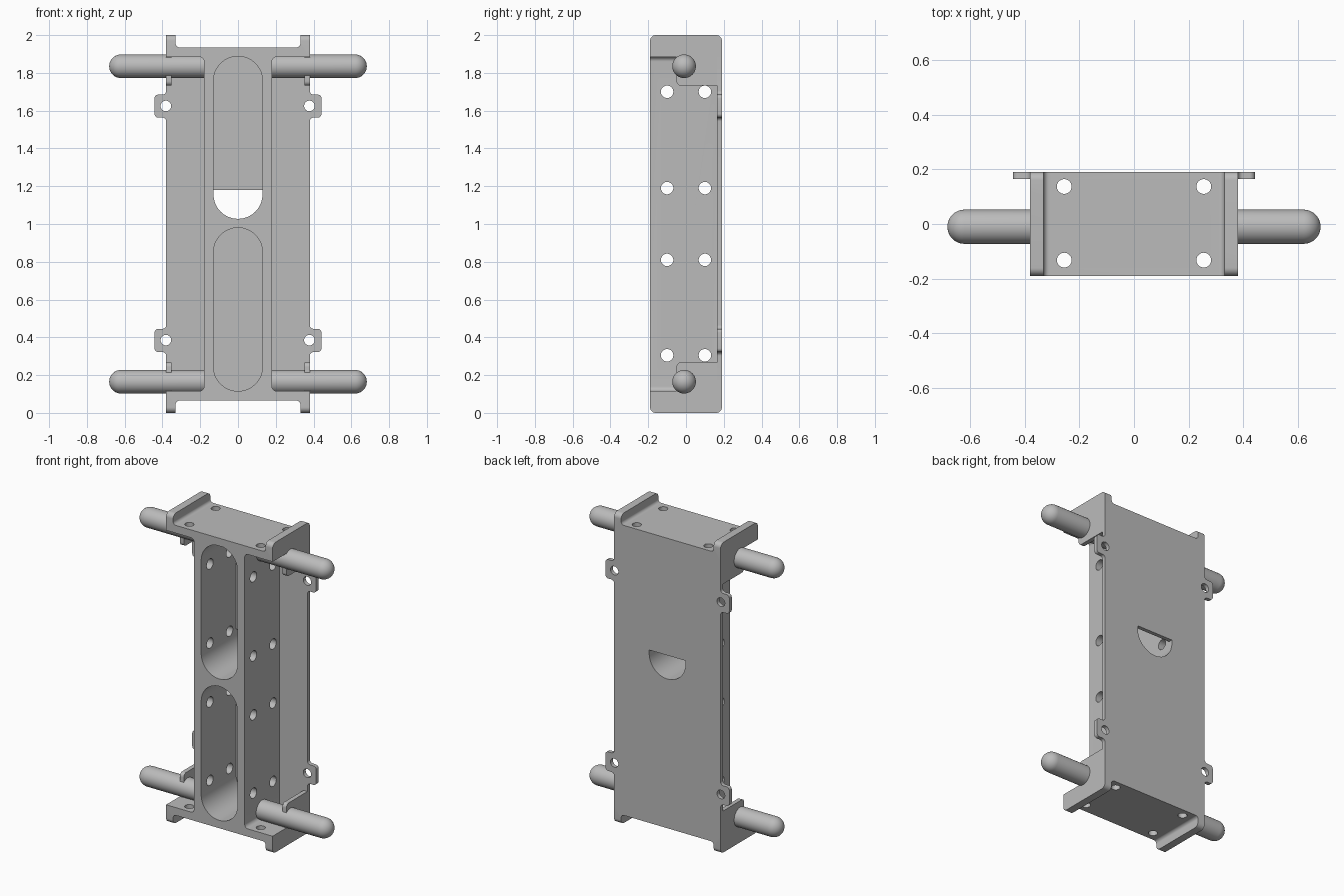
import bpy, bmesh, math
from mathutils import Vector

cube = bpy.data.objects.get("Cube")
if cube:
    bpy.data.objects.remove(cube, do_unlink=True)

metal = bpy.data.materials.new("plain grey metal")
metal.use_nodes = True
GREY = (0.5, 0.5, 0.5, 1)
metal.diffuse_color = GREY
metal.node_tree.nodes["Principled BSDF"].inputs["Base Color"].default_value = GREY


def rounded(corners, steps=8):
    """Outline from (u, v, radius) corners; inner corners become fillets."""
    out = []
    n = len(corners)
    for i, (u, v, r) in enumerate(corners):
        p = Vector((u, v))
        if r == 0:
            out.append(p)
            continue
        a = (Vector(corners[i - 1][:2]) - p).normalized()
        b = (Vector(corners[(i + 1) % n][:2]) - p).normalized()
        half = a.angle(b) / 2
        mid = (a + b).normalized()
        centre = p + mid * (r / math.sin(half))
        side = Vector((-mid.y, mid.x))
        if side.dot(a) < 0:
            side = -side
        sweep = math.pi / 2 - half
        for k in range(steps + 1):
            t = sweep * (1 - 2 * k / steps)
            out.append(centre - mid * r * math.cos(t) + side * r * math.sin(t))
    clean = []
    for p in out:
        if not clean or (p - clean[-1]).length > 1e-5:
            clean.append(p)
    if (clean[0] - clean[-1]).length < 1e-5:
        clean.pop()
    return clean


def rect(u0, u1, v0, v1, r=0):
    return rounded([(u0, v0, r), (u1, v0, r), (u1, v1, r), (u0, v1, r)])


def hole(u, v, r):
    return rect(u - r, u + r, v - r, v + r, r)


def finish(name, bm):
    bmesh.ops.recalc_face_normals(bm, faces=bm.faces[:])
    mesh = bpy.data.meshes.new(name)
    bm.to_mesh(mesh)
    bm.free()
    mesh.materials.append(metal)
    obj = bpy.data.objects.new(name, mesh)
    bpy.context.collection.objects.link(obj)
    return obj


def prism(name, outlines, axis, lo, hi):
    """Extrude one or more outlines along an axis."""
    place = {"x": lambda p, d: (d, p[0], p[1]),
             "y": lambda p, d: (p[0], d, p[1]),
             "z": lambda p, d: (p[0], p[1], d)}[axis]
    bm = bmesh.new()
    for pts in outlines:
        a = [bm.verts.new(place(p, lo)) for p in pts]
        b = [bm.verts.new(place(p, hi)) for p in pts]
        bm.faces.new(a)
        bm.faces.new(b[::-1])
        for i in range(len(pts)):
            j = (i + 1) % len(pts)
            bm.faces.new((a[i], b[i], b[j], a[j]))
    return finish(name, bm)


def boolean(obj, tool, operation="DIFFERENCE"):
    mod = obj.modifiers.new("cut", "BOOLEAN")
    mod.object, mod.operation, mod.solver = tool, operation, "EXACT"
    bpy.context.view_layer.objects.active = obj
    bpy.ops.object.modifier_apply(modifier=mod.name)
    bpy.data.objects.remove(tool, do_unlink=True)


W, D, BACK = 0.38, 0.19, 0.165      # half width, half depth, inside of back plate
FLOOR = 0.115                       # inner face of each end plate
parts = []
ends = (("lower", lambda z: z), ("upper", lambda z: 2 - z))

# central web, flaring into the end plates
f = 0.025
half = [(0.18 + f, FLOOR, 0), (0.18, FLOOR, f), (0.18, 2 - FLOOR, f), (0.18 + f, 2 - FLOOR, 0)]
web = prism("central_web", [rounded(half + [(-u, v, r) for u, v, r in half[::-1]])], "y", -D, BACK)
slots = [rect(-0.13, 0.13, 0.115, 0.98, 0.13), rect(-0.13, 0.13, 1.027, 1.888, 0.13)]
boolean(web, prism("slot_cutter", slots, "y", -0.3, 0.3))
side_holes = [hole(y, z, 0.033) for y in (-0.1, 0.1) for z in (0.305, 0.81, 1.19, 1.7)]
boolean(web, prism("side_hole_cutter", side_holes, "x", -0.3, 0.3))
parts.append(web)

# back plate with four ears
edge = [(W, FLOOR, 0)]
for lo, hi in ((0.322, 0.445), (1.563, 1.685)):
    edge += [(W, lo, 0.02), (0.442, lo, 0.02), (0.442, hi, 0.02), (W, hi, 0.02)]
edge.append((W, 2 - FLOOR, 0))
plate = prism("back_plate", [rounded(edge + [(-u, v, r) for u, v, r in edge[::-1]])], "y", BACK, D)
openings = [hole(x, z, 0.028) for x in (-0.382, 0.378) for z in (0.385, 1.625)]
openings.append(rounded([(-0.13, 1.18, 0), (0.13, 1.18, 0), (0.13, 1.027, 0.13), (-0.13, 1.027, 0.13)]))
boolean(plate, prism("opening_cutter", openings, "y", 0, 0.3))
parts.append(plate)

for label, flip in ends:
    # end plate with raised side lips
    lip = [(W, FLOOR, 0), (W, 0, 0), (0.33, 0, 0), (0.33, 0.065, 0.02)]
    u_shape = [(u, flip(v), r) for u, v, r in lip + [(-u, v, r) for u, v, r in lip[::-1]]]
    end = prism(label + "_end_plate", [rounded(u_shape)], "y", -0.25, 0.25)
    boolean(end, prism("corner_cutter", [rect(-D, D, 0, 2, 0.03)], "x", -0.5, 0.5), "INTERSECT")
    bolts = [hole(x, y, 0.027) for x in (-0.255, 0.255) for y in (-0.132, 0.137)]
    boolean(end, prism("bolt_hole_cutter", bolts, "z", -0.1, 2.1))
    parts.append(end)

    for side, s in (("left", 1), ("right", -1)):
        # thin gusset wall behind each pin
        wall = [(-0.05, FLOOR, 0), (BACK, FLOOR, 0), (BACK, 0.268, 0), (-0.05, 0.268, 0.025)]
        wall = rounded([(u, flip(v), r) for u, v, r in wall])
        parts.append(prism(f"{label}_{side}_gusset", [wall], "x", s * 0.352, s * W))

        # round-nosed pin running out from the web
        R, tip = 0.0625, 0.682
        bm = bmesh.new()
        profile = [(0.17, 0), (0.17, R)]
        for k in range(11):
            a = math.pi / 2 * k / 10
            profile.append((tip - R + R * math.sin(a), R * math.cos(a)))
        verts = [bm.verts.new((s * x, 0, r)) for x, r in profile]
        edges = [bm.edges.new(pair) for pair in zip(verts, verts[1:])]
        bmesh.ops.spin(bm, geom=verts + edges, cent=(0, 0, 0), axis=(1, 0, 0),
                       angle=math.tau, steps=40)
        bmesh.ops.remove_doubles(bm, verts=bm.verts[:], dist=1e-5)
        bmesh.ops.translate(bm, verts=bm.verts[:], vec=(0, -0.01, flip(0.165)))
        parts.append(finish(f"{label}_{side}_pin", bm))

# smooth the rounds, keep the corners crisp
bpy.ops.object.select_all(action="DESELECT")
for obj in parts:
    obj.select_set(True)
bpy.context.view_layer.objects.active = parts[0]
bpy.ops.object.shade_smooth_by_angle(angle=math.radians(30))
